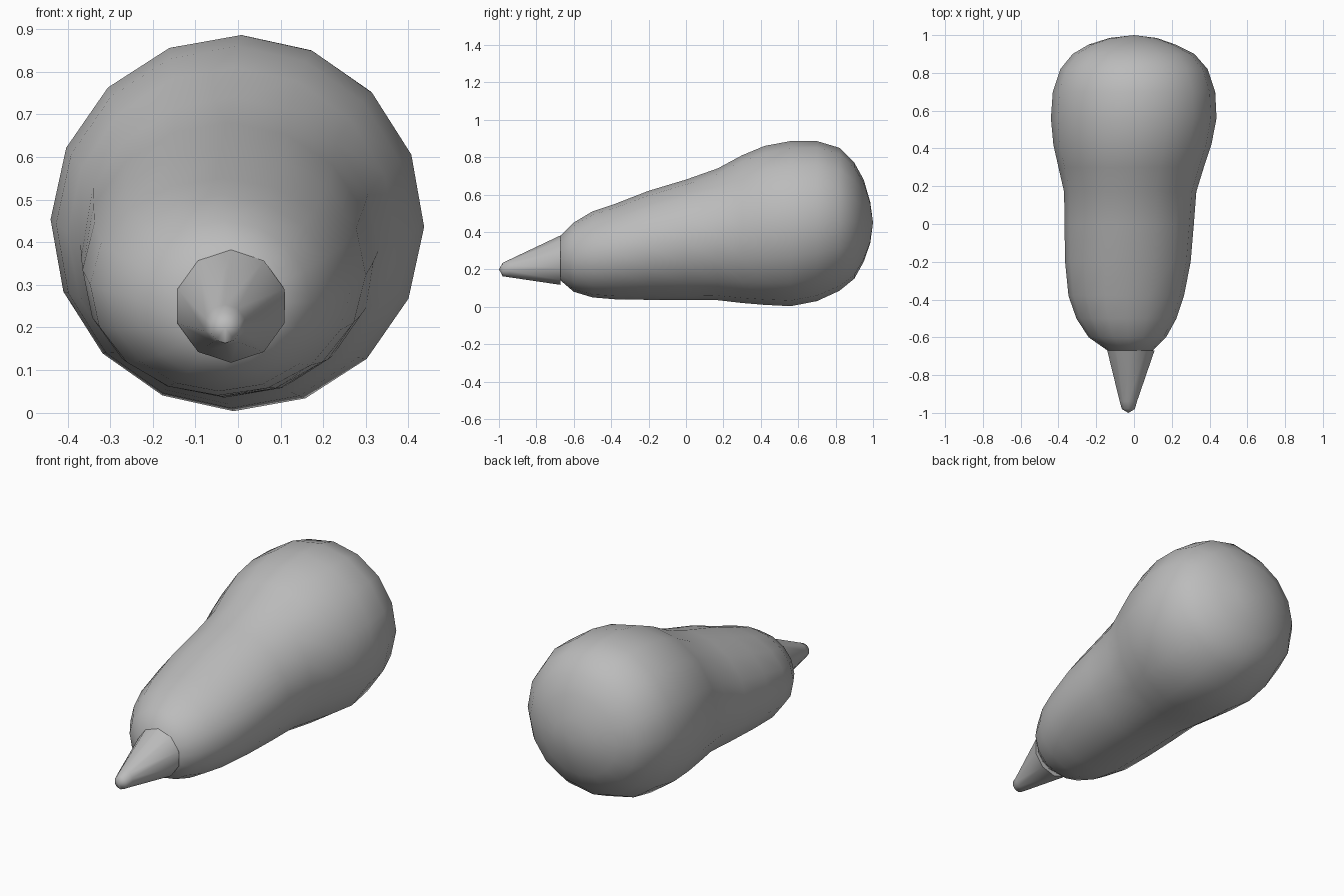
import bpy, bmesh, math

cube = bpy.data.objects.get("Cube")
if cube:
    bpy.data.objects.remove(cube, do_unlink=True)

grey = bpy.data.materials.new("plain grey")
grey.use_nodes = True
grey.diffuse_color = (0.5, 0.5, 0.5, 1)
grey.node_tree.nodes["Principled BSDF"].inputs["Base Color"].default_value = (0.5, 0.5, 0.5, 1)


def loft(name, rings, sides, front, back, turn=0.0):
    """Skin a closed tube through rings of (y, left, right, bottom, top)."""
    bm = bmesh.new()
    loops = []
    for y, x0, x1, z0, z1 in rings:
        loop = []
        for i in range(sides):
            a = 2 * math.pi * i / sides + turn
            loop.append(bm.verts.new(((x0 + x1) / 2 + math.sin(a) * (x1 - x0) / 2, y,
                                      (z0 + z1) / 2 + math.cos(a) * (z1 - z0) / 2)))
        loops.append(loop)
    for a, b in zip(loops, loops[1:]):
        for i in range(sides):
            j = (i + 1) % sides
            bm.faces.new((a[i], a[j], b[j], b[i]))
    # Close each end with a fan, or a flat cap where no tip is given
    for loop, tip in ((loops[0], front), (loops[-1], back)):
        if tip is None:
            bm.faces.new(loop)
        else:
            pole = bm.verts.new(tip)
            for i in range(sides):
                bm.faces.new((loop[i], loop[(i + 1) % sides], pole))
    bmesh.ops.recalc_face_normals(bm, faces=bm.faces)
    mesh = bpy.data.meshes.new(name)
    bm.to_mesh(mesh)
    bm.free()
    mesh.materials.append(grey)
    obj = bpy.data.objects.new(name, mesh)
    bpy.context.collection.objects.link(obj)
    bpy.ops.object.select_all(action='DESELECT')
    obj.select_set(True)
    bpy.context.view_layer.objects.active = obj
    bpy.ops.object.shade_smooth_by_angle(angle=math.radians(50))
    return obj


# Pear-shaped body, from the narrow front to the broad rounded back
loft("body", [
    (-0.67, -0.14, 0.10, 0.14, 0.38),
    (-0.60, -0.24, 0.17, 0.08, 0.45),
    (-0.50, -0.305, 0.225, 0.05, 0.51),
    (-0.38, -0.347, 0.265, 0.04, 0.55),
    (-0.20, -0.365, 0.30, 0.037, 0.62),
    (0.00, -0.368, 0.317, 0.035, 0.68),
    (0.17, -0.37, 0.33, 0.035, 0.74),
    (0.30, -0.40, 0.37, 0.02, 0.81),
    (0.42, -0.427, 0.41, 0.01, 0.86),
    (0.56, -0.44, 0.437, 0.003, 0.886),
    (0.70, -0.43, 0.43, 0.03, 0.886),
    (0.82, -0.39, 0.39, 0.085, 0.85),
    (0.90, -0.325, 0.32, 0.15, 0.77),
    (0.95, -0.24, 0.22, 0.24, 0.68),
    (0.985, -0.13, 0.12, 0.34, 0.56),
], 16, (-0.02, -0.685, 0.26), (0, 1.0, 0.45), turn=0.02)

# Tapered stem with a small rounded tip
loft("stem", [
    (-0.98, -0.066, 0.006, 0.163, 0.235),
    (-0.94, -0.078, 0.018, 0.157, 0.254),
    (-0.67, -0.148, 0.115, 0.117, 0.382),
], 10, (-0.03, -1.0, 0.2), None)
